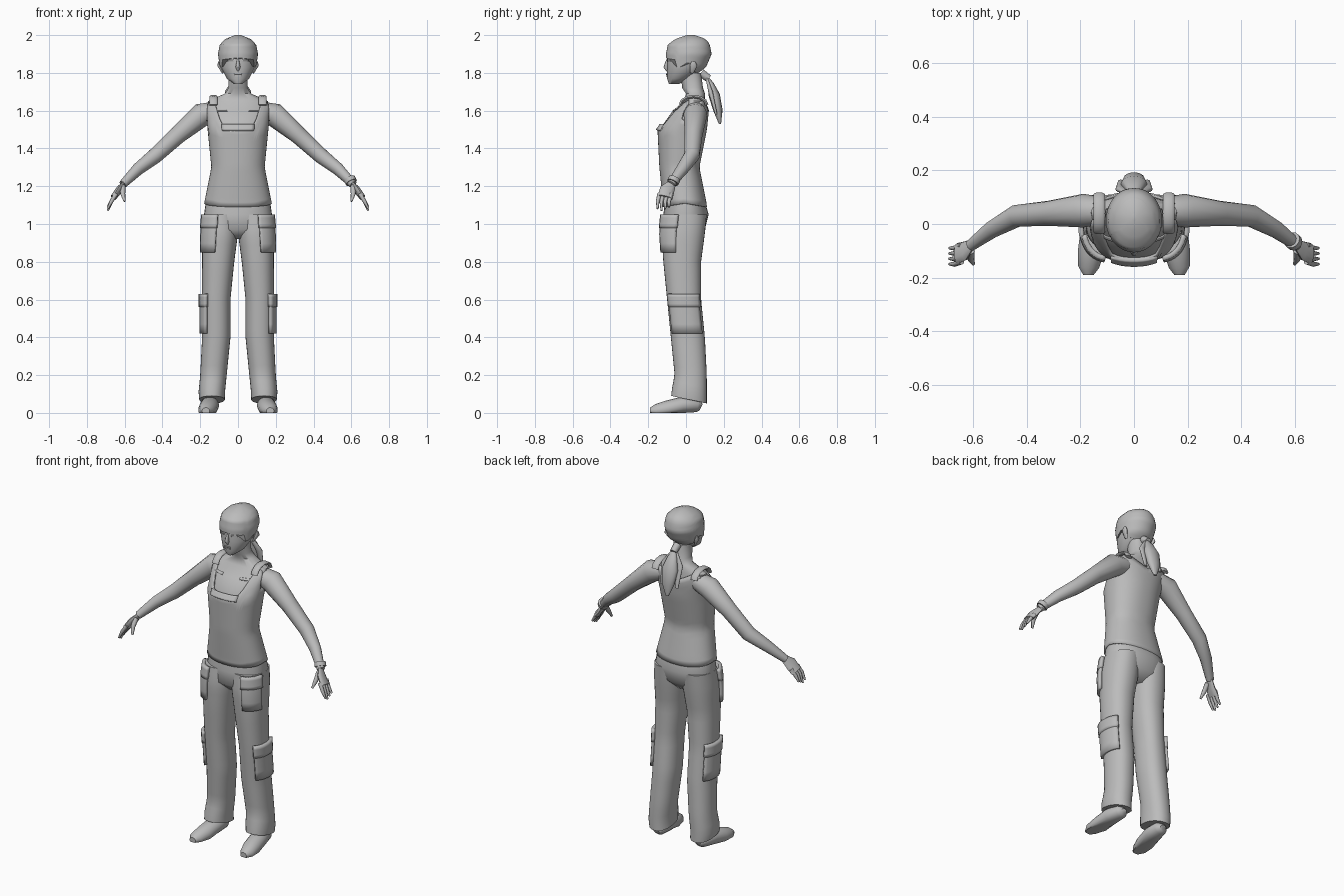
import bpy, bmesh
from math import sin, cos, pi, radians, degrees, copysign
from mathutils import Vector

cube = bpy.data.objects.get("Cube")
if cube:
    bpy.data.objects.remove(cube, do_unlink=True)

shade = (0.5, 0.5, 0.5, 1)
grey = bpy.data.materials.new("plain grey")
grey.use_nodes = True
grey.diffuse_color = shade
grey.node_tree.nodes["Principled BSDF"].inputs["Base Color"].default_value = shade


def sample(rows, key):
    """Interpolate the columns of rows at the value of their first column."""
    key = min(max(key, rows[0][0]), rows[-1][0])
    for low, high in zip(rows, rows[1:]):
        if key <= high[0]:
            t = (key - low[0]) / (high[0] - low[0])
            return [p + (q - p) * t for p, q in zip(low[1:], high[1:])]


def edge(table):
    """Turn (degrees from the front, height) pairs into a height for any angle."""
    def height(angle):
        turn = abs(degrees(angle))
        return sample(table, min(turn, 360 - turn))[0]
    return height


def level(z):
    return lambda angle: z


def skin(name, rings, closed=True, capped=True, mirror=False, thick=0):
    """Join rings of points into one smooth surface."""
    bm = bmesh.new()
    grid = [[bm.verts.new(point) for point in ring] for ring in rings]
    count = len(grid[0])
    for low, high in zip(grid, grid[1:]):
        for j in range(count if closed else count - 1):
            k = (j + 1) % count
            bm.faces.new((low[j], low[k], high[k], high[j]))
    if capped:
        bm.faces.new(grid[0][::-1])
        bm.faces.new(grid[-1])
        bmesh.ops.recalc_face_normals(bm, faces=bm.faces[:])
    mesh = bpy.data.meshes.new(name)
    bm.to_mesh(mesh)
    bm.free()
    mesh.materials.append(grey)
    for face in mesh.polygons:
        face.use_smooth = True
    mesh.set_sharp_from_angle(angle=radians(50))
    obj = bpy.data.objects.new(name, mesh)
    bpy.context.collection.objects.link(obj)
    if thick:
        solid = obj.modifiers.new("thickness", 'SOLIDIFY')
        solid.thickness, solid.offset = thick, -1
    if mirror:
        obj.modifiers.new("mirror", 'MIRROR')


def power(value, exponent):
    return copysign(abs(value) ** exponent, value)


def shell(name, rows, low=None, high=None, arc=None, grow=0, count=32, steps=0, square=0.9, **options):
    """Upright form; rows are (z, x0, x1, y0, y1), angles run from the front to the left."""
    bottom, top = rows[0][0], rows[-1][0]
    low, high = low or level(bottom), high or level(top)
    start, end = arc or (0, 2 * pi)
    gaps = count - 1 if arc else count
    angles = [start + (end - start) * j / gaps for j in range(count)]
    if steps:
        fractions = [i / steps for i in range(steps + 1)]
    else:
        fractions = [(row[0] - bottom) / (top - bottom) for row in rows]
    rings = []
    for t in fractions:
        ring = []
        for angle in angles:
            z = low(angle) + (high(angle) - low(angle)) * t
            x0, x1, y0, y1 = sample(rows, z)
            ring.append(((x0 + x1) / 2 + ((x1 - x0) / 2 + grow) * power(sin(angle), square),
                         (y0 + y1) / 2 - ((y1 - y0) / 2 + grow) * power(cos(angle), square), z))
        rings.append(ring)
    skin(name, rings, closed=not arc, **options)


def patch(name, rows, bottom, top, middle, spread, lift, **options):
    """Raised plate that follows part of an upright form."""
    arc = radians(middle - spread), radians(middle + spread)
    shell(name, rows, level(bottom), level(top), arc, lift, count=10, steps=4,
          capped=False, thick=lift + 0.003, **options)


def limb(name, rows, thin_axis=(1, 0, 0), flat=1, count=12, **options):
    """Tube along a path; rows are (x, y, z, radius), flattened along one axis."""
    points = [Vector(row[:3]) for row in rows]
    last = len(points) - 1
    rings = []
    for i, point in enumerate(points):
        along = (points[min(i + 1, last)] - points[max(i - 1, 0)]).normalized()
        thin = Vector(thin_axis)
        thin = (thin - along * thin.dot(along)).normalized()
        wide = along.cross(thin)
        radius = rows[i][3]
        ring = []
        for j in range(count):
            angle = 2 * pi * j / count
            corner = point + (thin * flat * cos(angle) + wide * sin(angle)) * radius
            corner.z = max(corner.z, 0)
            ring.append(corner)
        rings.append(ring)
    skin(name, rings, **options)


def centred(rows):
    return [(z, -half, half, front, back) for z, half, front, back in rows]


# Upper body with neck
body = centred([(1.1, .17, -.11, .1), (1.3, .13, -.13, .06), (1.5, .15, -.14, .1),
                (1.6, .16, -.07, .11), (1.65, .16, -.01, .1), (1.69, .07, 0, .1),
                (1.72, .05, -.02, .09), (1.8, .05, -.03, .08)])
shell("upper_body", body)
patch("collarbones", body, 1.6, 1.61, 30, 12, .005, mirror=True)

# Tank top with a scooped neckline, armholes and a curved hem
neckline = edge([(0, 1.52), (30, 1.53), (45, 1.65), (65, 1.66), (80, 1.55),
                 (100, 1.55), (120, 1.65), (145, 1.65), (180, 1.6)])
shell("tank_top", body, lambda angle: 1.11 - .02 * abs(cos(angle)), neckline, grow=.011,
      count=64, steps=18, capped=False, thick=.01)
patch("neckline_fold", body, 1.5, 1.53, 0, 28, .02)
straps = []
for i in range(7):
    swing = pi * i / 6
    straps.append((.13, .04 - .07 * cos(swing), 1.63 + .045 * sin(swing), .022))
limb("shoulder_straps", straps, (0, 0, 1), .4, mirror=True)

# Head and face
head = centred([(1.74, .02, -.09, -.04), (1.77, .06, -.1, .02), (1.83, .09, -.1, .1),
                (1.9, .1, -.1, .13), (1.95, .09, -.09, .12), (1.98, .06, -.05, .1),
                (2, .01, .01, .04)])
shell("head", head, square=1)
limb("nose", [(0, -.1, 1.87, .005), (0, -.106, 1.83, .013), (0, -.1, 1.81, .005)])
limb("ears", [(.08, .03, 1.8, .01), (.1, .04, 1.84, .02), (.1, .04, 1.86, .01)], flat=.5, mirror=True)
patch("eyelids", head, 1.86, 1.87, 24, 10, .003, square=1, mirror=True)
for lip, height in (("lower_lip", 1.78), ("upper_lip", 1.79)):
    patch(lip, head, height, height + .007, 0, 15, .005, square=1)

# Hair cap with fringe and ponytail
hairline = edge([(0, 1.88), (55, 1.87), (65, 1.82), (95, 1.86), (120, 1.81), (180, 1.79)])
shell("hair_cap", head, hairline, grow=.006, count=40, steps=14, square=1)
limb("hair_tie", [(0, .08, 1.8, .022), (0, .12, 1.77, .02)])
limb("ponytail", [(0, .11, 1.78, .01), (0, .13, 1.74, .03), (0, .15, 1.68, .05),
                  (0, .17, 1.6, .04), (0, .18, 1.53, .01)], (0, 1, 0), .6)
limb("ponytail_side_locks", [(.01, .11, 1.77, .01), (.05, .13, 1.7, .02), (.05, .16, 1.58, .01)],
     (0, 1, 0), .6, mirror=True)

# Arms, one bracelet and hands
limb("arms", [(.11, .05, 1.6, .05), (.19, .05, 1.58, .063), (.32, .04, 1.47, .047),
              (.44, .03, 1.36, .042), (.53, -.02, 1.29, .033), (.61, -.08, 1.21, .022)], mirror=True)
limb("bracelet", [(.59, -.06, 1.24, .032), (.6, -.07, 1.22, .032)])
limb("palms", [(.6, -.07, 1.22, .02), (.63, -.1, 1.18, .04), (.66, -.11, 1.14, .04)],
     flat=.4, mirror=True)
for i, finger in enumerate(("index", "middle", "ring", "little")):
    y = -.14 + .02 * i
    tip = 1.07 + .01 * abs(i - 1)
    limb(finger + "_fingers", [(.645, y, 1.16, .012), (.67, y - .01, 1.12, .01), (.69, y - .01, tip, .005)],
         count=8, mirror=True)
limb("thumbs", [(.61, -.1, 1.2, .015), (.61, -.13, 1.16, .013), (.6, -.15, 1.12, .006)],
     count=8, mirror=True)

# Trousers
shell("trouser_seat", centred([(.92, .09, -.07, .05), (.97, .17, -.12, .1),
                               (1.05, .18, -.12, .12), (1.12, .17, -.11, .1)]))
leg = [(.04, .07, .2, -.07, .11), (.1, .07, .21, -.08, .11), (.2, .06, .2, -.06, .11),
       (.4, .04, .19, -.08, .1), (.6, .04, .19, -.1, .08), (.8, .02, .19, -.12, .08),
       (.95, 0, .19, -.13, .1), (1.05, 0, .18, -.12, .11)]
shell("trouser_legs", leg, lambda angle: .07 + .02 * cos(angle), steps=24, mirror=True)

# Flapped pockets on the thighs and beside the knees
for place, bottom, top, middle, spread in (("thigh", .85, 1.04, 42, 32), ("knee", .42, .62, 88, 50)):
    patch(place + "_pockets", leg, bottom, top, middle, spread, .014, mirror=True)
    patch(place + "_pocket_flaps", leg, top - .06, top + .01, middle, spread + 2, .018, mirror=True)

# Shoes
limb("shoes", [(.14, .08, .03, .02), (.14, .06, .04, .04), (.15, -.02, .04, .05),
               (.16, -.1, .02, .05), (.17, -.16, .01, .04), (.17, -.19, .01, .02)],
     (0, 0, 1), .9, count=18, mirror=True)
